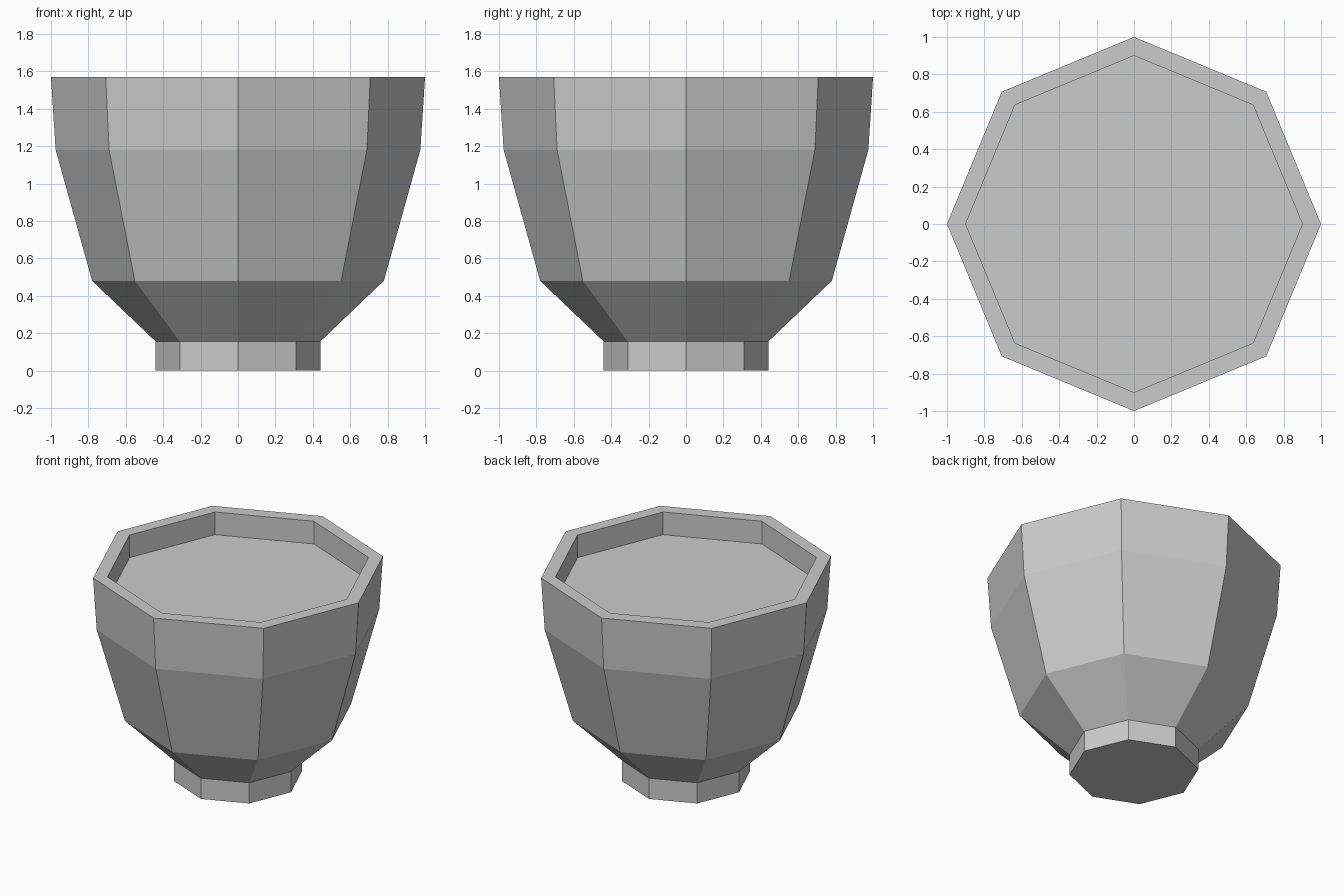
import bpy
import bmesh
from math import cos, sin, pi

cube = bpy.data.objects.get("Cube")
if cube:
    bpy.data.objects.remove(cube, do_unlink=True)

SIDES = 8

grey = bpy.data.materials.new("light_grey")
grey.use_nodes = True
colour = (0.6, 0.6, 0.6, 1)
grey.diffuse_color = colour
grey.node_tree.nodes["Principled BSDF"].inputs["Base Color"].default_value = colour


def ring(bm, radius, z):
    """Octagon with a corner on each axis."""
    angles = [2 * pi * i / SIDES for i in range(SIDES)]
    return [bm.verts.new((radius * cos(a), radius * sin(a), z)) for a in angles]


def lathe(name, profile):
    """Faceted solid from (radius, height) pairs, capped at both ends."""
    bm = bmesh.new()
    rings = [ring(bm, r, z) for r, z in profile]
    for low, high in zip(rings, rings[1:]):
        for i in range(SIDES):
            j = (i + 1) % SIDES
            bm.faces.new((low[i], low[j], high[j], high[i]))
    bm.faces.new(rings[0][::-1])
    bm.faces.new(rings[-1])
    mesh = bpy.data.meshes.new(name)
    bm.to_mesh(mesh)
    bm.free()
    mesh.materials.append(grey)
    obj = bpy.data.objects.new(name, mesh)
    bpy.context.collection.objects.link(obj)
    return obj


# One closed profile: foot, flared bowl, rim, and the recessed top
lathe("cup", [
    (0.44, 0), (0.44, 0.155),          # foot
    (0.78, 0.48), (0.975, 1.18),       # bowl
    (1.0, 1.57),                       # outer rim
    (0.9, 1.57), (0.9, 1.40),          # inner rim down to the filled surface
])
